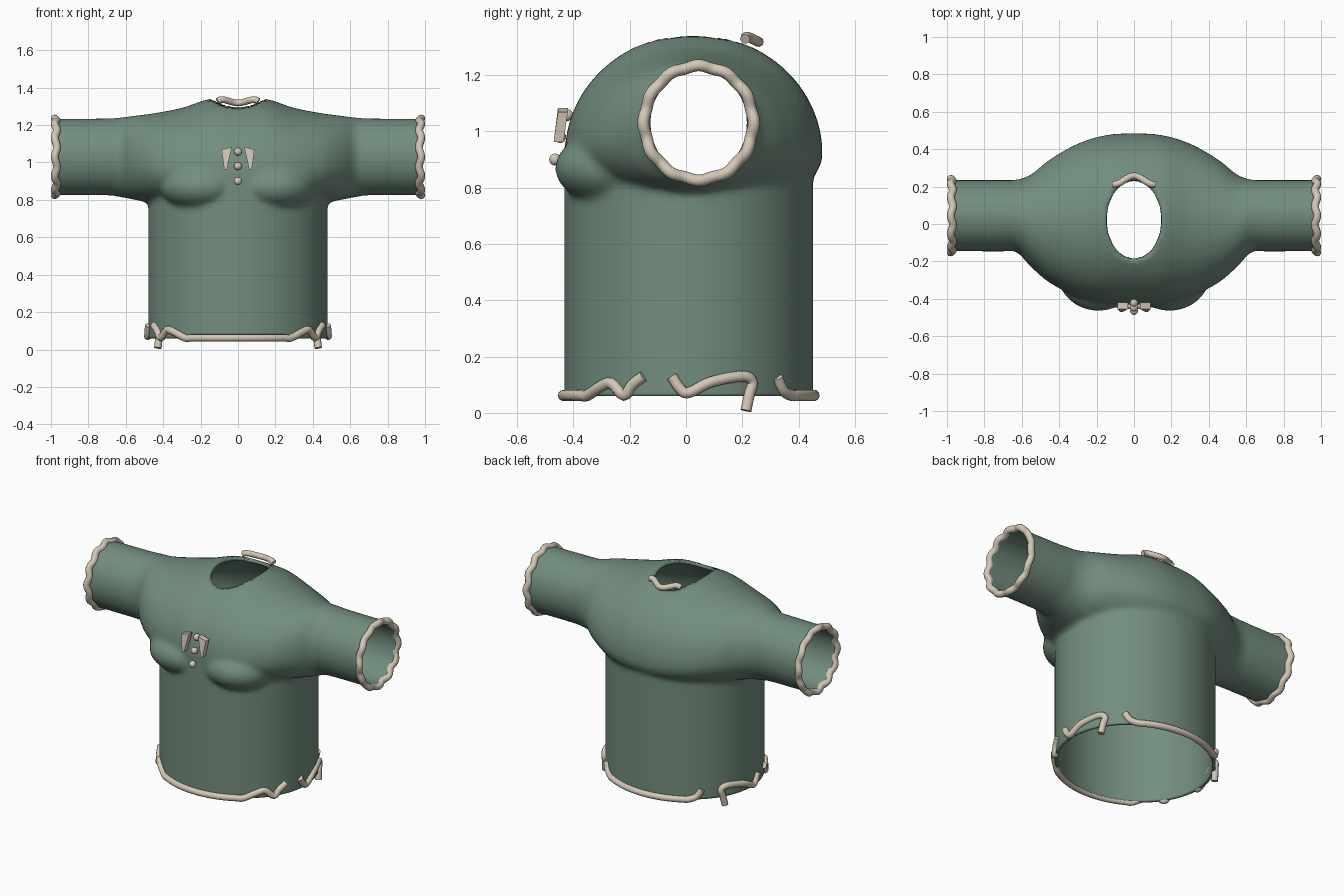
import bpy, bmesh, math
from mathutils import Vector, Matrix

if "Cube" in bpy.data.objects:
    bpy.data.objects.remove(bpy.data.objects["Cube"])


def material(name, color):
    m = bpy.data.materials.new(name)
    m.diffuse_color = (*color, 1)
    m.use_nodes = True
    m.node_tree.nodes["Principled BSDF"].inputs["Base Color"].default_value = m.diffuse_color
    return m


GREEN = material("green_cloth", (0.17, 0.27, 0.21))
CREAM = material("cream_trim", (0.66, 0.58, 0.47))


def spline(pts, steps=6):
    """Catmull-Rom interpolation of tuples of any length."""
    p = [pts[0]] + list(pts) + [pts[-1]]
    out = []
    for i in range(1, len(p) - 2):
        for s in range(steps):
            t = s / steps
            out.append(tuple(0.5 * (2*b + (c-a)*t + (2*a-5*b+4*c-d)*t*t + (3*b-a-3*c+d)*t**3)
                             for a, b, c, d in zip(p[i-1], p[i], p[i+1], p[i+2])))
    return out + [tuple(pts[-1])]


def finish(bm, name, mat, angle=50):
    me = bpy.data.meshes.new(name)
    bm.to_mesh(me)
    bm.free()
    me.materials.append(mat)
    ob = bpy.data.objects.new(name, me)
    bpy.context.collection.objects.link(ob)
    bpy.ops.object.select_all(action='DESELECT')
    ob.select_set(True)
    bpy.context.view_layer.objects.active = ob
    bpy.ops.object.shade_smooth_by_angle(angle=math.radians(angle))
    return ob


def loft(bm, rings):
    rows = [[bm.verts.new(c) for c in r] for r in rings]
    n = len(rows[0])
    for a, b in zip(rows, rows[1:]):
        for i in range(n):
            bm.faces.new((a[i], a[(i+1) % n], b[(i+1) % n], b[i]))
    bm.faces.new(rows[0])
    bm.faces.new(rows[-1])


def tube(name, pts, r, closed=False):
    cu = bpy.data.curves.new(name, 'CURVE')
    cu.dimensions = '3D'
    cu.bevel_depth = r
    cu.bevel_resolution = 3
    cu.use_fill_caps = True
    sp = cu.splines.new('POLY')
    sp.points.add(len(pts) - 1)
    for q, c in zip(sp.points, pts):
        q.co = (*c, 1)
    sp.use_cyclic_u = closed
    sp.use_smooth = True
    cu.materials.append(CREAM)
    ob = bpy.data.objects.new(name, cu)
    bpy.context.collection.objects.link(ob)
    return ob


# Shirt body: overlapping closed volumes fused by a voxel remesh
bm = bmesh.new()
# chest and sleeves, lofted sideways: x, y front, y back, z bottom, z top, z centre
half = [(0, -.43, .485, .70, 1.345, .92), (.15, -.425, .475, .71, 1.34, .925),
        (.30, -.39, .43, .74, 1.292, .94), (.45, -.315, .345, .78, 1.263, .97),
        (.55, -.23, .265, .80, 1.25, 1.0), (.63, -.15, .237, .815, 1.24, 1.03),
        (.72, -.147, .235, .825, 1.235, 1.03), (1.06, -.145, .235, .825, 1.232, 1.03)]
stations = [(-h[0], *h[1:]) for h in half[:0:-1]] + half
rings = []
for x, yf, yb, zb, zt, zc in spline(stations):
    ring = []
    for k in range(64):
        a = math.tau * k / 64
        s = math.sin(a)
        ring.append((x, (yf+yb)/2 + (yb-yf)/2*math.cos(a), zc + s*((zt-zc) if s > 0 else (zc-zb))))
    rings.append(ring)
loft(bm, rings)
# torso tube
loft(bm, [[(.48*math.cos(math.tau*k/96), .01 + .442*math.sin(math.tau*k/96), z)
           for k in range(96)] for z in (-.06, .3, .6, .95)])
# bust
for sx in (-1, 1):
    bmesh.ops.create_uvsphere(bm, u_segments=40, v_segments=24, radius=1, matrix=Matrix.LocRotScale(
        Vector((sx*.19, -.25, .87)), None, Vector((.225, .215, .135))))
bmesh.ops.recalc_face_normals(bm, faces=bm.faces[:])
raw = finish(bm, "shirt_volume", GREEN)
rm = raw.modifiers.new("fuse", 'REMESH')
rm.mode = 'VOXEL'
rm.voxel_size = 0.016
sm = raw.modifiers.new("soften", 'SMOOTH')
sm.factor = 0.5
sm.iterations = 4
fused = bpy.data.meshes.new_from_object(raw.evaluated_get(bpy.context.evaluated_depsgraph_get()))
bm = bmesh.new()
bm.from_mesh(fused)
bpy.data.objects.remove(raw)

# open the cuffs and hem
for co, no in (((.975, 0, 0), (1, 0, 0)), ((-.975, 0, 0), (-1, 0, 0)), ((0, 0, .06), (0, 0, -1))):
    bmesh.ops.bisect_plane(bm, geom=bm.verts[:] + bm.edges[:] + bm.faces[:],
                           plane_co=co, plane_no=no, clear_outer=True)


# neck opening, its rim snapped to an ellipse
def neck(v):
    return math.hypot(v.co.x / .148, (v.co.y - .022) / .212)


bmesh.ops.delete(bm, geom=[v for v in bm.verts if v.co.z > 1.15 and neck(v) < 1], context='VERTS')
for v in bm.verts:
    if v.is_boundary and v.co.z > 1.15 and abs(v.co.x) < .3:
        d = neck(v)
        v.co.x /= d
        v.co.y = .022 + (v.co.y - .022) / d
shirt = finish(bm, "shirt", GREEN, 60)
so = shirt.modifiers.new("thickness", 'SOLIDIFY')
so.thickness = 0.018
so.offset = -1

# Wavy cuff trims
for side, sx in (("left", -1), ("right", 1)):
    pts = []
    for k in range(96):
        a = math.tau * k / 96
        w = math.cos(12 * a)
        pts.append((sx*(.974 + .006*w), .045 + (.194 + .003*w)*math.cos(a), 1.03 + (.202 + .003*w)*math.sin(a)))
    tube("cuff_trim_" + side, pts, .021, True)


# Hem trims: points given as (y, z) on the right side and wrapped on the hem ellipse
def hem(y, z, sx=1):
    return (sx*.482*math.sqrt(max(0, 1 - ((y-.01)/.445)**2)), y, z)


def arc(y_end, sgn):
    a0 = math.acos((abs(y_end - .01)) / .445)
    return [(.482*math.sin(a0*t/8), .01 + sgn*.445*math.cos(a0*t/8), .062) for t in range(-8, 9)]


def wrapped(name, side_pts, y_end, sgn):
    r = [hem(y, z) for y, z in side_pts]
    l = [hem(y, z, -1) for y, z in side_pts]
    tube(name, spline(l + arc(y_end, sgn) + r[::-1], 4), .02)


wrapped("hem_trim_front", [(-.15, .13), (-.19, .10), (-.22, .062), (-.265, .105), (-.30, .095)], -.35, -1)
wrapped("hem_trim_back", [(.325, .125), (.345, .08)], .375, 1)
for side, sx in (("left", -1), ("right", 1)):
    path = [(-.05, .13), (-.02, .085), (.01, .072), (.09, .11), (.20, .13), (.235, .11), (.225, .065), (.213, .008)]
    tube("hem_trim_" + side, spline([hem(y, z, sx) for y, z in path]), .02)

# Collar trim at the back of the neck
tube("collar_trim", spline([(-.11, .21, 1.328), (-.08, .218, 1.336), (0, .258, 1.318),
                            (.08, .218, 1.336), (.11, .21, 1.328)]), .018)

# Buttons
for i, (y, z) in enumerate(((-.465, .90), (-.447, .98), (-.422, 1.058))):
    bm = bmesh.new()
    bmesh.ops.create_uvsphere(bm, u_segments=20, v_segments=12, radius=.021,
                              matrix=Matrix.Translation((0, y, z)))
    finish(bm, f"button_{i+1}", CREAM)

# Lapels: thin tapered plates
for side, sx in (("left", -1), ("right", 1)):
    bm = bmesh.new()
    rings = []
    for dy in (0, .035):
        rings.append([(sx*x, y + dy, z) for x, y, z in
                      ((.033, -.455, 1.083), (.088, -.455, 1.068), (.073, -.47, .962), (.060, -.47, .962))])
    loft(bm, rings)
    bmesh.ops.recalc_face_normals(bm, faces=bm.faces[:])
    finish(bm, "lapel_" + side, CREAM, 30)
